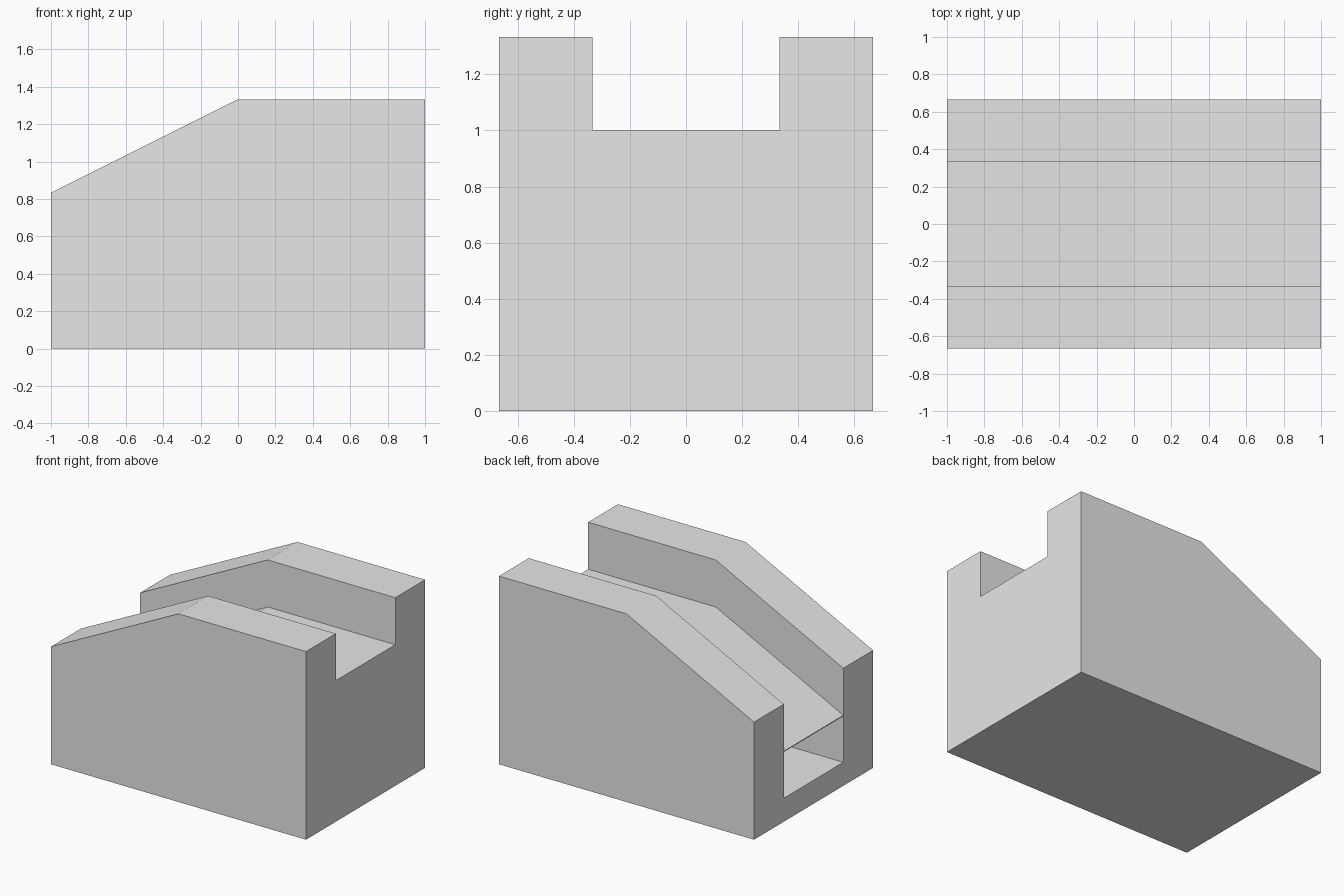
import bpy
import bmesh

if "Cube" in bpy.data.objects:
    bpy.data.objects.remove(bpy.data.objects["Cube"], do_unlink=True)

# Single flat grey
grey = bpy.data.materials.new("light grey")
grey.use_nodes = True
grey.diffuse_color = (0.8, 0.8, 0.8, 1)
grey.node_tree.nodes["Principled BSDF"].inputs["Base Color"].default_value = grey.diffuse_color


def extruded(name, profile, half_width):
    """Extrude an x-z profile across y, centred on y = 0."""
    bm = bmesh.new()
    face = bm.faces.new([bm.verts.new((x, -half_width, z)) for x, z in profile])
    swept = bmesh.ops.extrude_face_region(bm, geom=[face])["geom"]
    verts = [v for v in swept if isinstance(v, bmesh.types.BMVert)]
    bmesh.ops.translate(bm, verts=verts, vec=(0, 2 * half_width, 0))
    bmesh.ops.recalc_face_normals(bm, faces=bm.faces)
    mesh = bpy.data.meshes.new(name)
    bm.to_mesh(mesh)
    bm.free()
    mesh.materials.append(grey)
    obj = bpy.data.objects.new(name, mesh)
    bpy.context.collection.objects.link(obj)
    return obj


third = 1 / 3
low, high = 5 / 6, 4 / 3

# Main block with a sloping top at one end
block = extruded("sloped_block", [(-1, 0), (1, 0), (1, high), (0, high), (-1, low)], 2 * third)

# Groove following the top, and the pocket beneath its sloping floor
drop, rise, sheet = 0.2, 0.1, 0.006
groove = extruded("groove_cutter", [
    (-1 - drop, low - third - rise), (0, high - third), (1 + drop, high - third),
    (1 + drop, 2), (-1 - drop, 2)], third)
pocket = extruded("pocket_cutter", [
    (-1 - drop, third / 2), (0, third / 2), (0, high - third - sheet),
    (-1 - drop, low - third - rise - sheet)], third)

for cutter in (groove, pocket):
    cut = block.modifiers.new(cutter.name, "BOOLEAN")
    cut.operation = "DIFFERENCE"
    cut.solver = "EXACT"
    cut.object = cutter

# Bake the cuts and remove the cutters
bpy.context.view_layer.update()
evaluated = block.evaluated_get(bpy.context.evaluated_depsgraph_get())
block_mesh = bpy.data.meshes.new_from_object(evaluated)
block.modifiers.clear()
block.data = block_mesh
for cutter in (groove, pocket):
    bpy.data.objects.remove(cutter, do_unlink=True)
